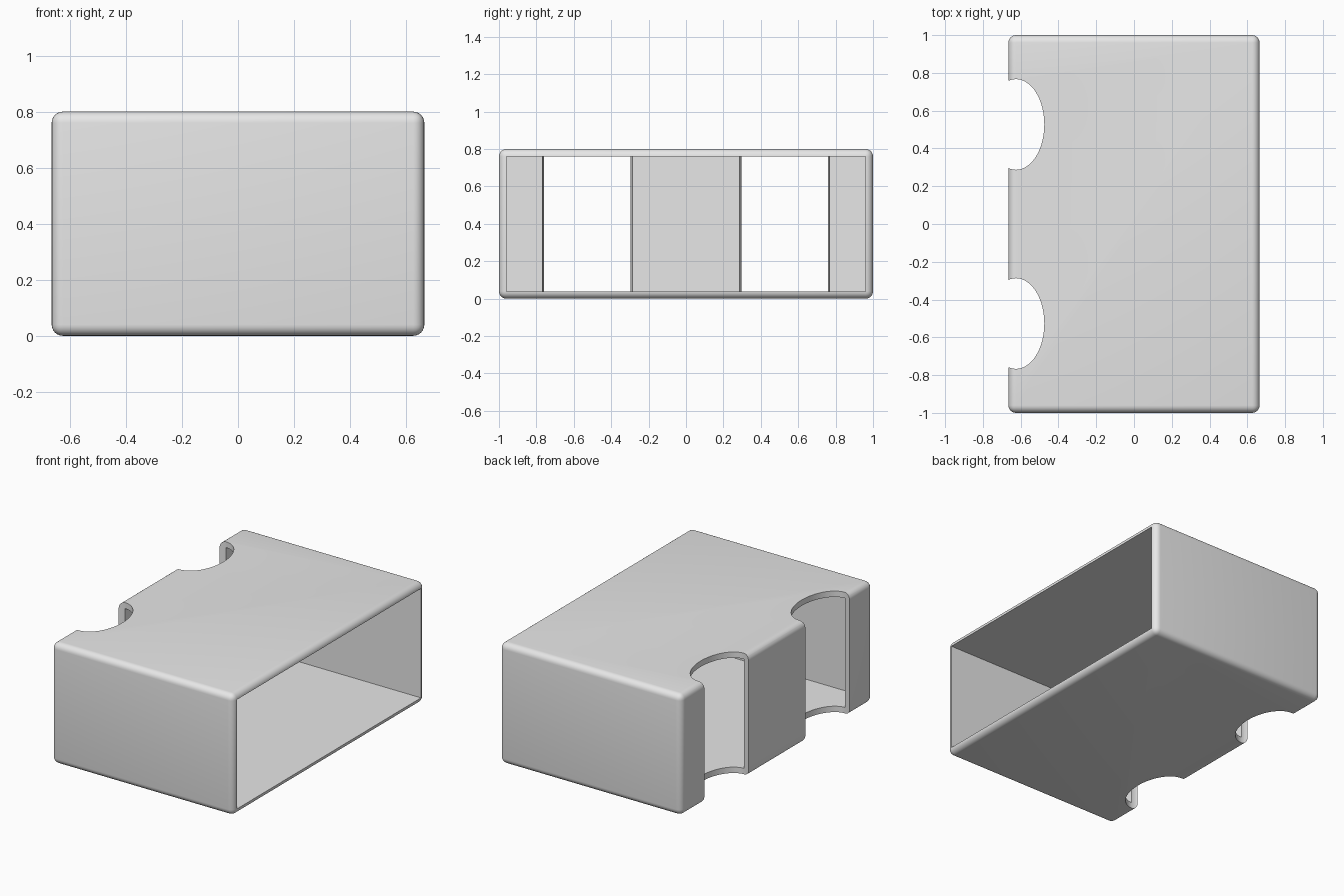
import bpy
import bmesh
from math import radians
from mathutils import Matrix

HALF_X, HALF_Y, HEIGHT = 0.665, 1.0, 0.8
WALL = 0.04

cube = bpy.data.objects.get("Cube")
if cube:
    bpy.data.objects.remove(cube, do_unlink=True)

grey = bpy.data.materials.new("light_grey")
grey.use_nodes = True
colour = (0.8, 0.8, 0.8, 1)
grey.diffuse_color = colour
grey.node_tree.nodes["Principled BSDF"].inputs["Base Color"].default_value = colour


def make_object(name, bm):
    mesh = bpy.data.meshes.new(name)
    bm.to_mesh(mesh)
    bm.free()
    mesh.materials.append(grey)
    obj = bpy.data.objects.new(name, mesh)
    bpy.context.collection.objects.link(obj)
    return obj


def make_box(name, size, centre):
    bm = bmesh.new()
    placement = Matrix.Translation(centre) @ Matrix.Diagonal((*size, 1))
    bmesh.ops.create_cube(bm, size=1, matrix=placement)
    return make_object(name, bm)


def make_oval_column(name, radii, centre):
    bm = bmesh.new()
    placement = Matrix.Translation(centre) @ Matrix.Diagonal((*radii, 1, 1))
    bmesh.ops.create_cone(bm, cap_ends=True, segments=64, radius1=1, radius2=1,
                          depth=2, matrix=placement)
    return make_object(name, bm)


# Outer shell with rounded edges
sleeve = make_box("box_sleeve", (2 * HALF_X, 2 * HALF_Y, HEIGHT), (0, 0, HEIGHT / 2))
bevel = sleeve.modifiers.new("rounded_edges", "BEVEL")
bevel.width = WALL
bevel.segments = 6

# Cavity open on the left side, and two finger notches on the right side
inset = 2 * WALL - 0.002
cutters = [make_box("cavity_cutter", (2 * HALF_X, 2 * HALF_Y - inset, HEIGHT - inset),
                    (WALL, 0, HEIGHT / 2))]
for side, label in ((-1, "front"), (1, "back")):
    cutters.append(make_oval_column(label + "_notch_cutter", (0.15, 0.24),
                                    (WALL - HALF_X, side * 0.527, HEIGHT / 2)))

for cutter in cutters:
    cut = sleeve.modifiers.new(cutter.name, "BOOLEAN")
    cut.operation = "DIFFERENCE"
    cut.solver = "EXACT"
    cut.object = cutter

# Apply the cuts, then remove the helpers
bpy.ops.object.select_all(action="DESELECT")
bpy.context.view_layer.objects.active = sleeve
sleeve.select_set(True)
for modifier in list(sleeve.modifiers):
    bpy.ops.object.modifier_apply(modifier=modifier.name)
for cutter in cutters:
    bpy.data.objects.remove(cutter, do_unlink=True)

bpy.ops.object.shade_smooth_by_angle(angle=radians(30))
